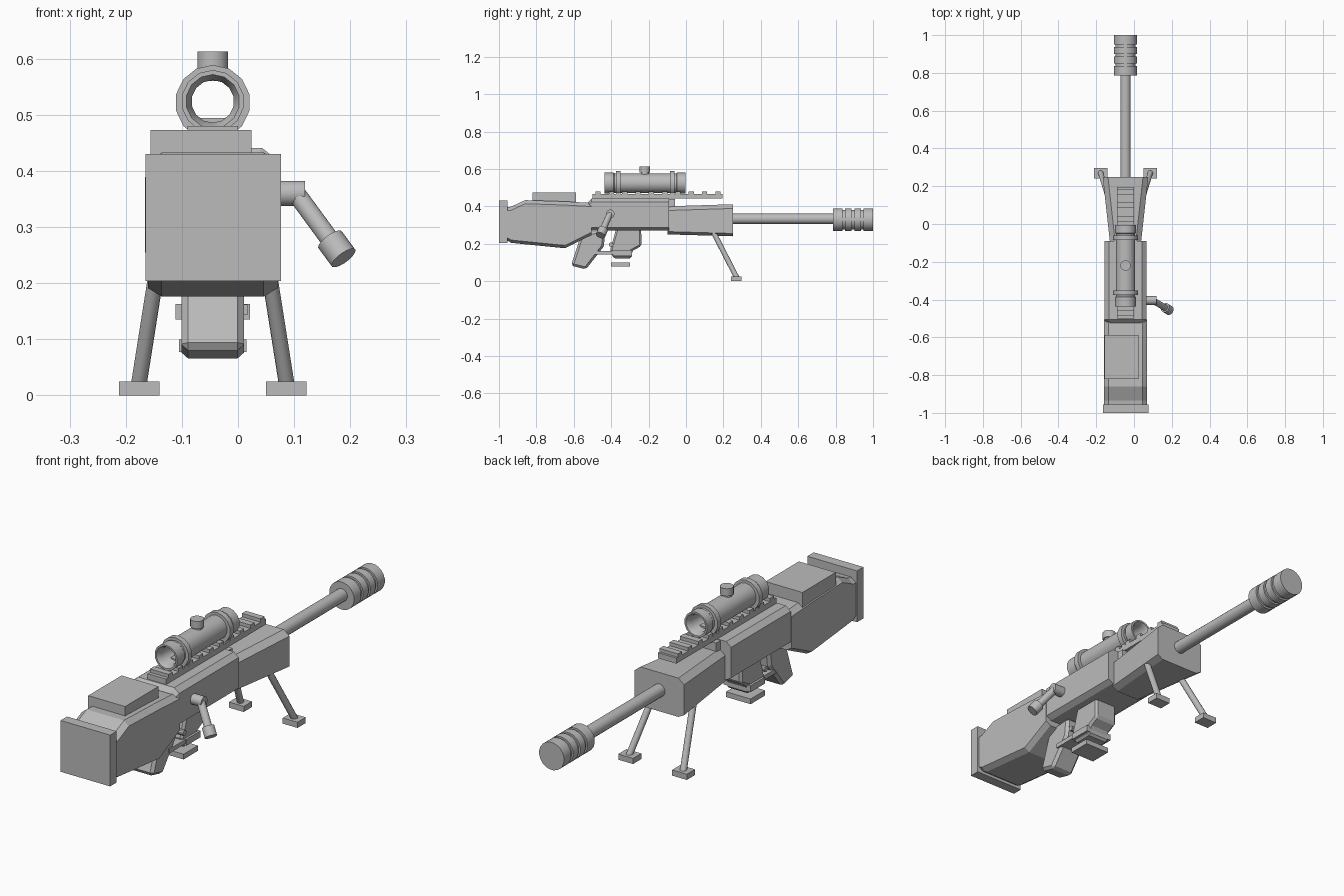
import bpy, bmesh, math
from mathutils import Vector

if "Cube" in bpy.data.objects:
    bpy.data.objects.remove(bpy.data.objects["Cube"])

CX = -0.045  # centre line of the body
mat = bpy.data.materials.new("mid grey")
mat.diffuse_color = (0.5, 0.5, 0.5, 1)
mat.use_nodes = True
mat.node_tree.nodes["Principled BSDF"].inputs["Base Color"].default_value = mat.diffuse_color

def finish(name, bm, smooth=False, bevel=0):
    bmesh.ops.recalc_face_normals(bm, faces=bm.faces)
    me = bpy.data.meshes.new(name)
    bm.to_mesh(me)
    bm.free()
    ob = bpy.data.objects.new(name, me)
    bpy.context.collection.objects.link(ob)
    me.materials.append(mat)
    if bevel:
        m = ob.modifiers.new("chamfer", 'BEVEL')
        m.width = bevel
        m.segments = 1
        m.limit_method = 'ANGLE'
        m.angle_limit = math.radians(60)
    if smooth:
        bpy.ops.object.select_all(action='DESELECT')
        ob.select_set(True)
        bpy.context.view_layer.objects.active = ob
        bpy.ops.object.shade_smooth_by_angle(angle=math.radians(35))
    return ob

def box(name, x0, x1, y0, y1, z0, z1):
    bm = bmesh.new()
    bmesh.ops.create_cube(bm, size=1)
    for v in bm.verts:
        v.co = ((x0 + x1) / 2 + v.co.x * (x1 - x0), (y0 + y1) / 2 + v.co.y * (y1 - y0),
                (z0 + z1) / 2 + v.co.z * (z1 - z0))
    return finish(name, bm)

def loft(name, sections, c, low):
    """Eight-sided tube along y; sections are (y, half width, bottom, top)."""
    bm = bmesh.new()
    rings = []
    for y, w, b, t in sections:
        pts = [(-w + c, b), (w - c, b), (w, b + low), (w, t - c * 0.8),
               (w - c, t), (-w + c, t), (-w, t - c * 0.8), (-w, b + low)]
        rings.append([bm.verts.new((CX + x, y, z)) for x, z in pts])
    for a, b in zip(rings, rings[1:]):
        for i in range(8):
            j = (i + 1) % 8
            bm.faces.new((a[i], a[j], b[j], b[i]))
    bm.faces.new(rings[0])
    bm.faces.new(rings[-1])
    return finish(name, bm)

def prism(name, profile, half, bevel):
    """Side profile of (y, z) points widened along x."""
    bm = bmesh.new()
    f = bm.faces.new([bm.verts.new((CX - half, y, z)) for y, z in profile])
    r = bmesh.ops.extrude_face_region(bm, geom=[f])
    for v in r["geom"]:
        if isinstance(v, bmesh.types.BMVert):
            v.co.x += 2 * half
    return finish(name, bm, bevel=bevel)

def lathe(name, profile, origin, axis, sides=16, closed=False):
    """Profile of (radius, distance) turned round an axis."""
    q = Vector(axis).to_track_quat('Z', 'Y')
    o = Vector(origin)
    bm = bmesh.new()
    rings = []
    for r, d in profile:
        rings.append([bm.verts.new(o + q @ Vector((r * math.cos(a), r * math.sin(a), d)))
                      for a in (2 * math.pi * (k + 0.5) / sides for k in range(sides))])
    pairs = list(zip(rings, rings[1:]))
    if closed:
        pairs.append((rings[-1], rings[0]))
    else:
        bm.faces.new(rings[0])
        bm.faces.new(rings[-1])
    for a, b in pairs:
        for i in range(sides):
            j = (i + 1) % sides
            bm.faces.new((a[i], a[j], b[j], b[i]))
    return finish(name, bm, smooth=True)

def rod(name, p, q, r, sides=16):
    d = Vector(q) - Vector(p)
    return lathe(name, [(r, 0), (r, d.length)], p, d, sides)

# Stock, butt plate and cheek rest
loft("stock", [(-0.96, 0.115, 0.22, 0.395), (-0.935, 0.115, 0.205, 0.398), (-0.86, 0.115, 0.197, 0.433),
               (-0.647, 0.115, 0.176, 0.426), (-0.505, 0.115, 0.246, 0.418)], 0.024, 0.015)
box("butt_plate", -0.165, 0.077, -1.0, -0.955, 0.204, 0.43)
box("cheek_rest", -0.156, 0.024, -0.82, -0.588, 0.40, 0.473)

# Receiver and flared handguard
loft("receiver", [(-0.525, 0.1, 0.285, 0.42), (-0.505, 0.112, 0.272, 0.441), (-0.09, 0.112, 0.272, 0.441)], 0.024, 0.015)
loft("handguard", [(-0.1, 0.082, 0.25, 0.40), (0.25, 0.121, 0.24, 0.411)], 0.028, 0.015)
box("receiver_nose", CX - 0.06, CX + 0.06, -0.1, -0.06, 0.39, 0.438)

# Top rail with teeth
box("rail", CX - 0.045, CX + 0.045, -0.5, 0.195, 0.441, 0.465)
for i in range(10):
    y = -0.47 + i * 0.0712
    box("rail_tooth", CX - 0.045, CX + 0.045, y - 0.014, y + 0.014, 0.46, 0.48)

# Barrel and grooved muzzle brake
rod("barrel", (CX, 0.2, 0.333), (CX, 0.8, 0.333), 0.028)
brake = [(0.061, 0)]
for y in (0.05, 0.1, 0.15):
    brake += [(0.061, y), (0.053, y), (0.053, y + 0.014), (0.061, y + 0.014)]
lathe("muzzle_brake", brake + [(0.061, 0.214)], (CX, 0.786, 0.329), (0, 1, 0), 20)

# Hollow scope, mounting rings and turret
lathe("scope", [(0.038, 0.02), (0.048, 0.0), (0.056, 0.0), (0.056, 0.05), (0.052, 0.055), (0.052, 0.385),
                (0.056, 0.39), (0.056, 0.433), (0.048, 0.433), (0.038, 0.413)],
      (CX, -0.437, 0.524), (0, 1, 0), 14, True)
for y in (-0.375, -0.085):
    lathe("scope_ring", [(0.05, 0), (0.067, 0), (0.067, 0.024), (0.05, 0.024)],
          (CX, y, 0.522), (0, 1, 0), 14, True)
    box("scope_mount", CX - 0.045, CX + 0.045, y, y + 0.024, 0.46, 0.494)
lathe("scope_turret", [(0.022, 0), (0.022, 0.02), (0.028, 0.02), (0.028, 0.053)],
      (CX, -0.22, 0.56), (0, 0, 1))

# Bolt handle
rod("bolt_stub", (0.05, -0.405, 0.36), (0.119, -0.405, 0.36), 0.023)
a, b = Vector((0.1, -0.405, 0.365)), Vector((0.188, -0.457, 0.245))
rod("bolt_arm", a, b, 0.017)
rod("bolt_knob", a.lerp(b, 0.73), b, 0.026)

# Grip, magazine and trigger plates
prism("grip", [(-0.56, 0.26), (-0.568, 0.225), (-0.615, 0.083), (-0.535, 0.063), (-0.44, 0.185), (-0.43, 0.27)],
      0.056, 0.012)
prism("magazine", [(-0.37, 0.29), (-0.405, 0.17), (-0.39, 0.122), (-0.29, 0.122), (-0.29, 0.16),
                   (-0.238, 0.188), (-0.24, 0.29)], 0.056, 0.01)
box("trigger_guard", CX - 0.055, CX + 0.062, -0.5, -0.39, 0.143, 0.162)
rod("magazine_pin", (CX - 0.066, -0.4, 0.195), (CX + 0.066, -0.4, 0.195), 0.012, 10)
box("magazine_rib", CX - 0.066, CX + 0.066, -0.39, -0.29, 0.135, 0.163)
box("magazine_plate", CX - 0.06, CX + 0.06, -0.4, -0.3, 0.077, 0.1)

# Bipod legs and feet, mirrored about the centre line
for side, s in (("left", -1), ("right", 1)):
    rod("bipod_leg_" + side, (CX + s * 0.093, 0.145, 0.265), (CX + s * 0.132, 0.272, 0.018), 0.014, 12)
    x = CX + s * 0.131
    box("bipod_foot_" + side, x - 0.036, x + 0.036, 0.24, 0.297, 0, 0.025)
